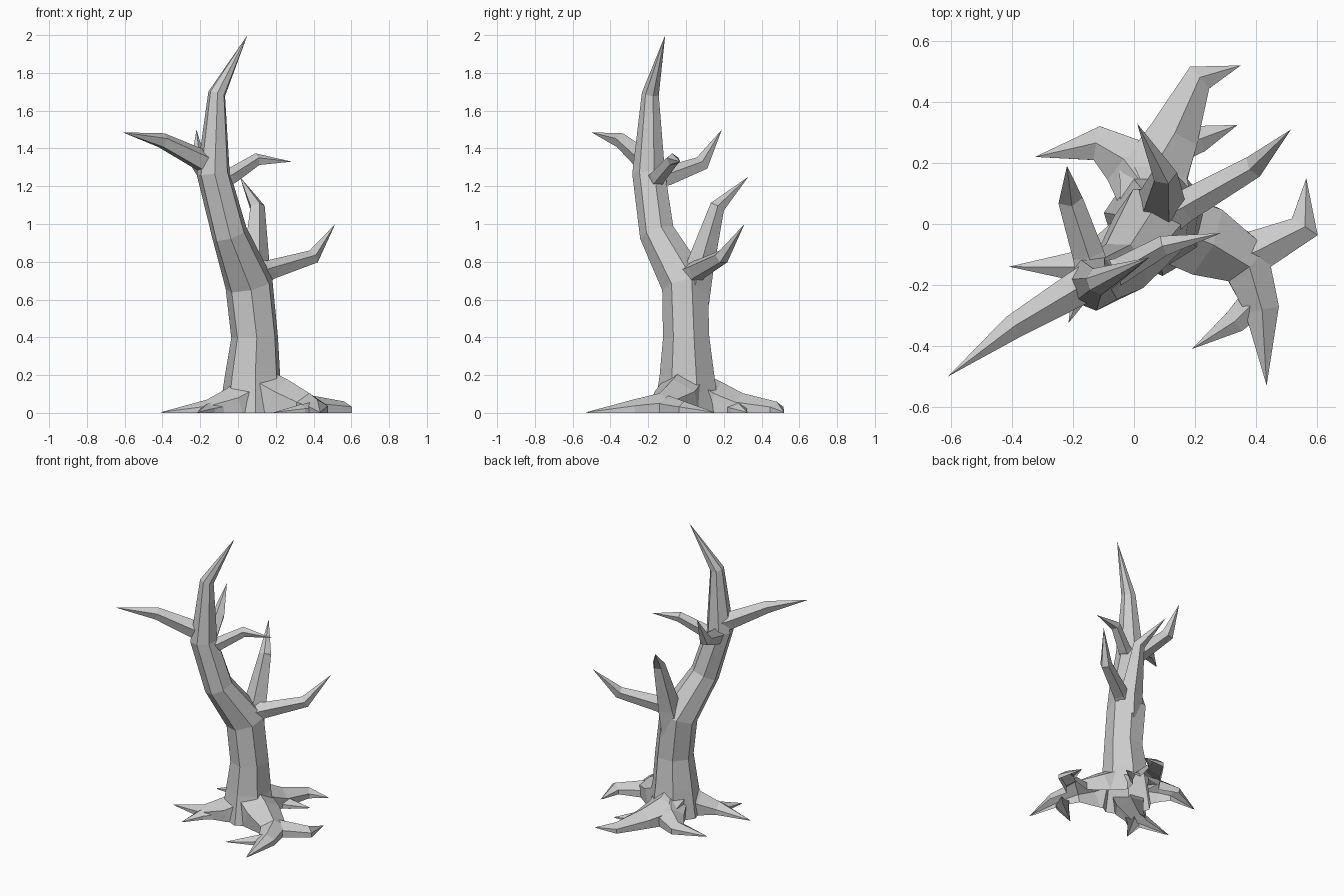
import bpy, bmesh, math
from mathutils import Vector


def limb(name, path, sides, spin=0.0, ref=(0, 0, 1)):
    """Faceted tube through (x, y, z, radius) points; radius 0 makes a pointed tip."""
    bm = bmesh.new()
    pts = [Vector(p[:3]) for p in path]
    rings = []
    for i, p in enumerate(pts):
        r = path[i][3]
        if r == 0:
            rings.append([bm.verts.new(p)])
            continue
        t = Vector((0, 0, 0))
        if i > 0:
            t += (p - pts[i - 1]).normalized()
        if i < len(pts) - 1:
            t += (pts[i + 1] - p).normalized()
        t.normalize()
        u = Vector(ref) - t * t.dot(Vector(ref))
        u.normalize()
        v = t.cross(u)
        angles = [spin + 2 * math.pi * k / sides for k in range(sides)]
        rings.append([bm.verts.new(p + r * (u * math.cos(a) + v * math.sin(a))) for a in angles])
    bm.faces.new(rings[0])
    for a, b in zip(rings, rings[1:]):
        for k in range(sides):
            j = (k + 1) % sides
            if len(b) == 1:
                bm.faces.new((a[k], a[j], b[0]))
            else:
                bm.faces.new((a[k], a[j], b[j], b[k]))
    if len(rings[-1]) > 1:
        bm.faces.new(rings[-1])
    bmesh.ops.recalc_face_normals(bm, faces=bm.faces)
    mesh = bpy.data.meshes.new(name)
    bm.to_mesh(mesh)
    bm.free()
    ob = bpy.data.objects.new(name, mesh)
    bpy.context.collection.objects.link(ob)
    return ob


# Leaning trunk with a hooked top
tree = limb("dead_tree", [
    (0.08, 0.01, -0.06, 0.19), (0.08, 0.01, 0.2, 0.15), (0.09, 0.005, 0.4, 0.127),
    (0.06, 0.0, 0.68, 0.13), (-0.045, -0.15, 0.95, 0.097), (-0.13, -0.195, 1.27, 0.09),
    (-0.112, -0.187, 1.69, 0.047), (0.05, -0.11, 2.0, 0)], 7, 0.3, (1, 0, 0))

# Branches
parts = [
    limb("left_branch", [(-0.13, -0.18, 1.31, 0.065), (-0.2, -0.22, 1.34, 0.06),
                         (-0.4, -0.34, 1.44, 0.042), (-0.61, -0.5, 1.485, 0)], 5),
    limb("upper_back_branch", [(-0.13, -0.18, 1.24, 0.06), (-0.15, -0.1, 1.25, 0.055),
                               (-0.21, 0.085, 1.32, 0.043), (-0.22, 0.19, 1.5, 0)], 5),
    limb("small_right_branch", [(-0.12, -0.18, 1.22, 0.055), (-0.04, -0.15, 1.25, 0.045),
                                (0.1, -0.07, 1.34, 0.035), (0.285, -0.03, 1.33, 0)], 5),
    limb("lower_back_branch", [(0.075, 0.03, 0.6, 0.10), (0.09, 0.07, 0.76, 0.08),
                               (0.1, 0.165, 1.09, 0.042), (0.01, 0.33, 1.25, 0)], 5, 0, (1, 0, 0)),
    limb("right_branch", [(0.07, 0.01, 0.72, 0.08), (0.17, 0.06, 0.755, 0.055),
                          (0.395, 0.19, 0.825, 0.04), (0.515, 0.31, 1.0, 0)], 5),
]

# Roots, with side spurs; they dip below ground and are trimmed afterwards
roots = {
    "front_right_root": [(0.09, 0.0, 0.12, 0.13), (0.22, -0.05, 0.05, 0.135),
                         (0.37, -0.13, 0.01, 0.095), (0.42, -0.28, 0.005, 0.065), (0.435, -0.53, 0.003, 0)],
    "front_right_spur": [(0.41, -0.24, 0.0, 0.06), (0.33, -0.32, 0.0, 0.045), (0.19, -0.41, 0.003, 0)],
    "right_root": [(0.3, -0.13, 0.01, 0.08), (0.4, -0.09, 0.01, 0.08),
                   (0.56, -0.01, 0.003, 0.058), (0.565, 0.15, 0.003, 0)],
    "back_root": [(0.08, 0.0, 0.1, 0.14), (0.06, 0.15, 0.04, 0.13), (0.13, 0.29, 0.01, 0.095),
                  (0.215, 0.48, 0.004, 0.055), (0.35, 0.52, 0.003, 0)],
    "back_spur": [(0.12, 0.26, 0.0, 0.08), (0.22, 0.28, 0.0, 0.05), (0.34, 0.325, 0.003, 0)],
    "back_left_root": [(0.05, 0.1, 0.05, 0.12), (-0.02, 0.2, 0.02, 0.1),
                       (-0.12, 0.265, 0.005, 0.065), (-0.325, 0.22, 0.003, 0)],
    "front_left_root": [(0.07, -0.01, 0.08, 0.13), (-0.03, -0.08, 0.03, 0.105),
                        (-0.16, -0.14, 0.005, 0.065), (-0.41, -0.14, 0.003, 0)],
    "front_left_spur": [(-0.09, -0.11, 0.0, 0.075), (-0.16, -0.19, 0.0, 0.05), (-0.215, -0.325, 0.003, 0)],
}
parts += [limb(name, path, 6) for name, path in roots.items()]

# Fuse all limbs into the trunk
bpy.context.view_layer.objects.active = tree
for part in parts:
    mod = tree.modifiers.new("fuse", 'BOOLEAN')
    mod.operation = 'UNION'
    mod.solver = 'EXACT'
    mod.object = part
    bpy.ops.object.modifier_apply(modifier=mod.name)
    bpy.data.objects.remove(part)

# Trim at ground level, leaving the underside open
bm = bmesh.new()
bm.from_mesh(tree.data)
bmesh.ops.bisect_plane(bm, geom=bm.verts[:] + bm.edges[:] + bm.faces[:],
                       plane_co=(0, 0, 0), plane_no=(0, 0, 1), clear_inner=True)
bm.to_mesh(tree.data)
bm.free()
